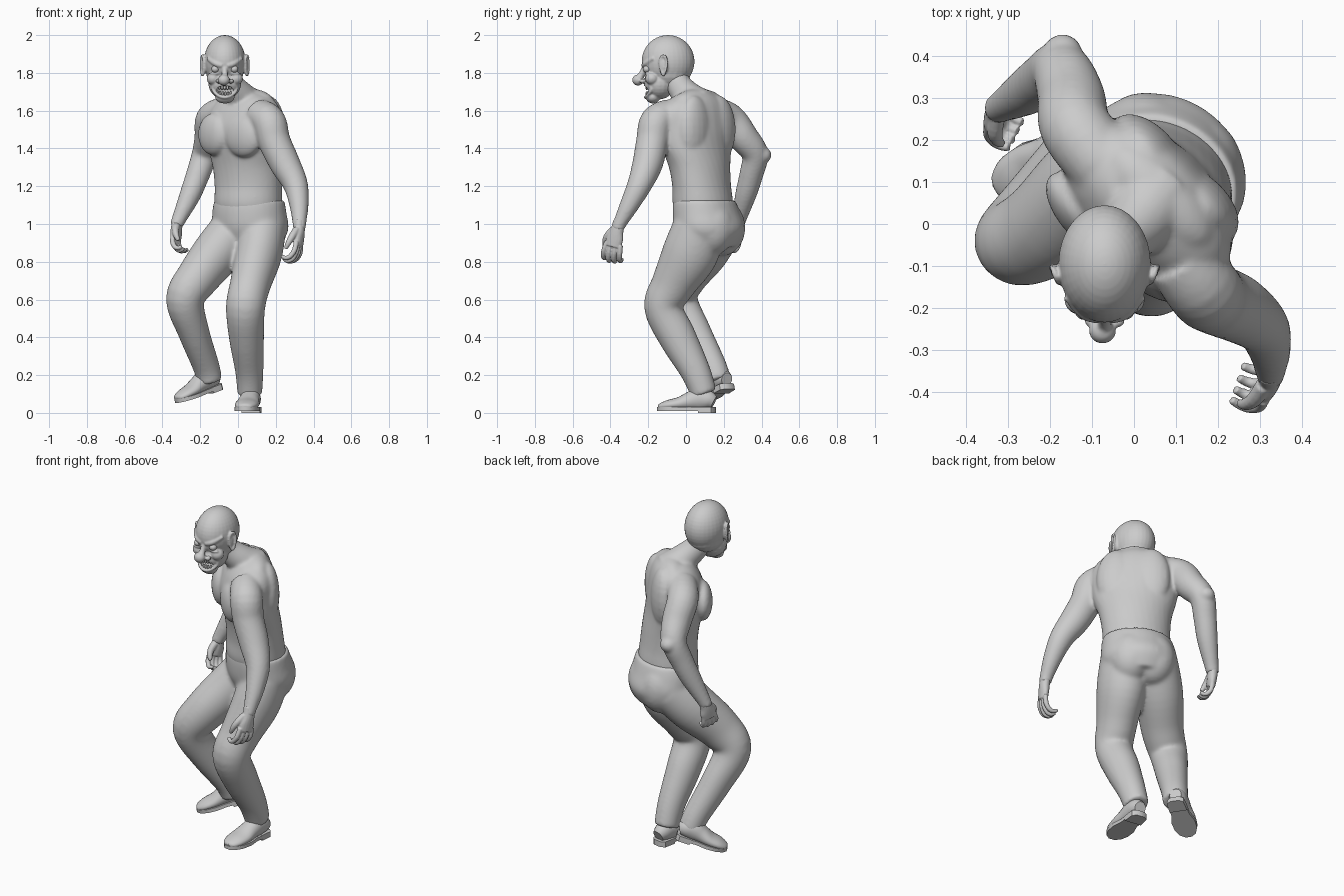
import bpy, bmesh
from math import sin, cos, pi, radians
from mathutils import Vector, Matrix


def loft(bm, rings, side=(1, 0, 0), n=20, sub=5):
    """Smooth tube through rings (x, y, z, half_width, half_depth[, yaw of a level ring])."""
    pts, last = [], len(rings) - 1
    for i in range(last):
        a, b, c, d = (rings[min(max(j, 0), last)] for j in (i - 1, i, i + 1, i + 2))
        for k in range(sub):
            t = k / sub
            pts.append([0.5 * (2 * q + (r - p) * t + (2 * p - 5 * q + 4 * r - s) * t * t
                               + (3 * q - p - 3 * r + s) * t ** 3) for p, q, r, s in zip(a, b, c, d)])
    pts.append(list(rings[-1]))
    loops = []
    for i, p in enumerate(pts):
        c = Vector(p[:3])
        if len(p) > 5:
            y = radians(p[5])
            u, v = Vector((cos(y), -sin(y), 0)), Vector((sin(y), cos(y), 0))
        else:
            t = Vector(pts[min(i + 1, len(pts) - 1)][:3]) - Vector(pts[max(i - 1, 0)][:3])
            t.normalize()
            s = Vector(side)
            u = (s - t * s.dot(t)).normalized()
            v = t.cross(u)
        loops.append([bm.verts.new(c + u * p[3] * cos(2 * pi * k / n) + v * p[4] * sin(2 * pi * k / n))
                      for k in range(n)])
    for a, b in zip(loops, loops[1:]):
        for k in range(n):
            bm.faces.new((a[k], a[(k + 1) % n], b[(k + 1) % n], b[k]))
    bm.faces.new(loops[0][::-1])
    bm.faces.new(loops[-1])


def ball(bm, c, r, yaw=0, seg=20):
    m = Matrix.Translation(c) @ Matrix.Rotation(radians(-yaw), 4, 'Z') @ Matrix.Diagonal((*r, 1))
    bmesh.ops.create_uvsphere(bm, u_segments=seg, v_segments=seg * 2 // 3, radius=1, matrix=m)


def finish(name, bm, voxel=0, smooth=0, matrix=None):
    if matrix:
        bm.transform(matrix)
    bmesh.ops.recalc_face_normals(bm, faces=bm.faces)
    me = bpy.data.meshes.new(name)
    bm.to_mesh(me)
    bm.free()
    for p in me.polygons:
        p.use_smooth = True
    ob = bpy.data.objects.new(name, me)
    bpy.context.collection.objects.link(ob)
    if voxel:
        m = ob.modifiers.new("fuse", 'REMESH')
        m.mode, m.voxel_size, m.use_smooth_shade = 'VOXEL', voxel, True
        m = ob.modifiers.new("soften", 'SMOOTH')
        m.factor, m.iterations = 0.5, smooth
    return ob


# Bare torso, twisted towards the shoulders, with arms
bm = bmesh.new()
loft(bm, [(.06, .10, 1.0, .17, .13, 25), (.055, .09, 1.1, .184, .154, 25), (.055, .083, 1.2, .187, .146, 28),
          (.05, .072, 1.3, .198, .145, 33), (.04, .056, 1.4, .225, .149, 40), (.032, .046, 1.5, .24, .155, 45),
          (.035, .05, 1.59, .235, .138, 45), (.04, .055, 1.65, .19, .112, 45), (.045, .055, 1.69, .11, .08, 45)], n=32)
ball(bm, (.06, .065, 1.64), (.17, .082, .077), 45)              # trapezius
ball(bm, (.03, -.103, 1.465), (.118, .055, .112), 38)           # pectorals
ball(bm, (-.13, .03, 1.475), (.112, .055, .112), 52)
ball(bm, (.16, .045, 1.5), (.11, .066, .18), 45)                # shoulder blades
ball(bm, (.03, .172, 1.5), (.11, .066, .18), 45)
loft(bm, [(.05, .06, 1.62, .11, .11), (.005, .0, 1.685, .08, .08), (-.045, -.045, 1.75, .067, .067),
          (-.065, -.07, 1.83, .065, .065)])                      # neck
loft(bm, [(.11, -.08, 1.58, .085, .085), (.165, -.155, 1.54, .09, .09), (.192, -.178, 1.44, .086, .086),
          (.248, -.203, 1.32, .081, .081), (.304, -.245, 1.21, .066, .066), (.323, -.3, 1.1, .051, .051),
          (.325, -.352, 1.0, .036, .036), (.325, -.36, .97, .035, .035)])
loft(bm, [(-.07, .14, 1.59, .085, .085), (-.138, .228, 1.555, .086, .086), (-.15, .302, 1.46, .081, .081),
          (-.175, .365, 1.37, .07, .07), (-.213, .345, 1.26, .063, .063), (-.255, .315, 1.15, .056, .056),
          (-.315, .28, 1.02, .038, .038), (-.325, .275, .99, .036, .036)])
ball(bm, (-.17, .405, 1.365), (.048, .048, .045))                # bent elbow
finish("torso_and_arms", bm, .009, 8)

# Trousers: pelvis, seat and two bent legs
bm = bmesh.new()
loft(bm, [(.06, .097, 1.125, .192, .158, 25), (.06, .108, 1.06, .203, .172, 28), (.068, .125, .97, .206, .18, 32),
          (.07, .125, .88, .16, .14, 34)], n=32)
ball(bm, (.14, .135, .98), (.12, .125, .15))
ball(bm, (.025, .19, .98), (.12, .125, .15))
loft(bm, [(.13, .07, .98, .125, .14), (.108, .02, .84, .125, .148), (.065, -.068, .68, .108, .117),
          (.04, -.12, .56, .104, .102), (.045, -.045, .4, .093, .099), (.06, .05, .22, .075, .08),
          (.062, .095, .1, .066, .07)], n=28)
loft(bm, [(-.01, .16, .98, .125, .14), (-.1, .09, .86, .13, .138), (-.21, -.01, .72, .114, .12),
          (-.28, -.04, .6, .102, .102), (-.235, .04, .43, .083, .092), (-.17, .14, .25, .071, .074),
          (-.15, .17, .17, .068, .07)], n=28)
finish("trousers", bm, .009, 16)


# Hands with curled fingers
def hand(name, wrist, d, n, scale):
    w, d = Vector(wrist), Vector(d).normalized()
    n = Vector(n)
    n = (n - d * n.dot(d)).normalized()
    t = n.cross(d)
    if t.y > 0:
        t = -t                                                   # thumb points forward
    bm = bmesh.new()

    def at(a, b, c):
        return tuple(w + (d * a + t * b + n * c) * scale)

    loft(bm, [(*at(-.03, 0, 0), .033, .03), (*at(.02, 0, 0), .036, .028), (*at(.06, 0, .003), .046, .026),
              (*at(.1, 0, .006), .044, .022)], side=t, n=16)
    for i in range(4):
        o, k = .036 - .0242 * i, (.95, 1.05, 1, .85)[i]
        path = [(.085, o, .004), (.1 + .03 * k, o * 1.15, .012), (.1 + .062 * k, o * 1.2, .034),
                (.1 + .068 * k, o * 1.15, .058), (.1 + .055 * k, o * 1.1, .078)]
        loft(bm, [(*at(*p), r, r) for p, r in zip(path, (.014, .014, .013, .012, .01))], side=t, n=10, sub=3)
    path = [(.02, .022, .008), (.06, .048, .022), (.095, .055, .04), (.12, .05, .055)]
    loft(bm, [(*at(*p), r, r) for p, r in zip(path, (.021, .019, .015, .01))], side=d.cross(n), n=10, sub=3)
    finish(name, bm, .004, 3)


hand("front_hand", (.325, -.36, .985), (0, -.27, -.97), (-.9, .3, 0), 1.08)
hand("rear_hand", (-.322, .277, 1.0), (-.15, -.25, -.95), (.85, -.45, 0), .87)


# Shoes: upper, flat sole and heel block, toe along -y before placing
def slab(bm, outline, z0, z1):
    lo = [bm.verts.new((x, y, z0)) for x, y in outline]
    hi = [bm.verts.new((x, y, z1)) for x, y in outline]
    k = len(lo)
    for i in range(k):
        bm.faces.new((lo[i], lo[(i + 1) % k], hi[(i + 1) % k], hi[i]))
    bm.faces.new(lo[::-1])
    bm.faces.new(hi)


def shoe(name, heel, yaw, pitch, length):
    bm = bmesh.new()
    loft(bm, [(0, 0, .055, .03, .035), (0, -.03, .068, .042, .05), (0, -.08, .075, .047, .062),
              (0, -.13, .063, .05, .05), (0, -.19, .048, .058, .036), (0, -.25, .04, .054, .028),
              (0, -.29, .033, .037, .019), (0, -.303, .03, .018, .01)])
    half = [(.022, .008), (.042, -.01), (.045, -.08), (.045, -.12), (.059, -.18), (.057, -.24), (.041, -.285), (.016, -.308)]
    slab(bm, half + [(-x, y) for x, y in half[::-1]], .01, .03)
    back = half[:3]
    slab(bm, back + [(-x, y) for x, y in back[::-1]], 0, .032)
    m = (Matrix.Translation(heel) @ Matrix.Rotation(radians(yaw), 4, 'Z') @ Matrix.Rotation(radians(pitch), 4, 'X')
         @ Matrix.Diagonal((1.1, length, 1, 1)))
    ob = finish(name, bm, matrix=m)
    bpy.context.view_layer.objects.active = ob
    ob.select_set(True)
    bpy.ops.object.shade_smooth_by_angle(angle=radians(40))
    ob.select_set(False)


shoe("front_shoe", (.08, .148, 0), -9, 0, .98)
shoe("rear_shoe", (-.098, .225, .125), -57, 17, .9)

# Bald head with scowling, grinning face
HX = -.07
bm = bmesh.new()
ball(bm, (HX, -.095, 1.86), (.11, .14, .14), seg=32)             # cranium
ball(bm, (HX, -.09, 1.81), (.1, .118, .1))
ball(bm, (HX, -.14, 1.745), (.087, .082, .085))                  # jaw
ball(bm, (HX, -.175, 1.672), (.052, .038, .034))                 # chin
loft(bm, [(HX, -.215, 1.84, .014, .014), (HX, -.232, 1.8, .015, .015), (HX, -.25, 1.768, .02, .02)])
ball(bm, (HX - .005, -.255, 1.762), (.032, .03, .029))           # nose bulb
for s in (-1, 1):
    ball(bm, (HX + s * .032, -.23, 1.757), (.016, .016, .013))   # nostrils
    ball(bm, (HX + s * .06, -.18, 1.77), (.036, .036, .034))     # cheeks
    ball(bm, (HX + s * .052, -.203, 1.797), (.03, .014, .009))   # lower lids
    loft(bm, [(HX + s * .012, -.224, 1.838, .014, .014), (HX + s * .05, -.212, 1.85, .015, .015),
              (HX + s * .09, -.172, 1.878, .01, .01)], side=(0, 0, 1))   # brows
    ball(bm, (HX + s * .108, -.118, 1.84), (.014, .024, .045))   # ears
    for k in range(22):                                          # ear rims
        a = 2 * pi * k / 22
        ball(bm, (HX + s * (.118 + .008 * cos(a)), -.12 + (.017 + .006 * sin(a)) * cos(a), 1.84 + .051 * sin(a)),
             (.008,) * 3, seg=9)
for k in range(36):                                              # lips
    a = 2 * pi * k / 36
    ball(bm, (HX + .063 * cos(a), -.215 + .032 * cos(a) ** 2, 1.703 + .032 * sin(a) + .014 * cos(a) ** 2),
         (.0095,) * 3, seg=9)
head = finish("head", bm, .005, 3)

# Mouth hollow
bm = bmesh.new()
ball(bm, (HX, -.225, 1.706), (.056, .045, .026))
cutter = finish("mouth_cutter", bm)
cutter.hide_render = True
m = head.modifiers.new("mouth", 'BOOLEAN')
m.operation, m.object = 'DIFFERENCE', cutter
bpy.context.view_layer.objects.active = head
for name in [m.name for m in head.modifiers]:
    bpy.ops.object.modifier_apply(modifier=name)
bpy.data.objects.remove(cutter)

# Teeth and eyes
bm = bmesh.new()
for i in range(-3, 4):
    x = i * .014
    y = -.207 + 8 * x * x
    ball(bm, (HX + x, y, 1.722 + 3 * x * x), (.0068, .007, .013), seg=10)
    ball(bm, (HX + x + .003, y, 1.689 + 4 * x * x), (.006, .007, .013), seg=10)
finish("teeth", bm)
bm = bmesh.new()
for s in (-1, 1):
    ball(bm, (HX + s * .05, -.207, 1.82), (.021, .021, .019))
finish("eyes", bm)
